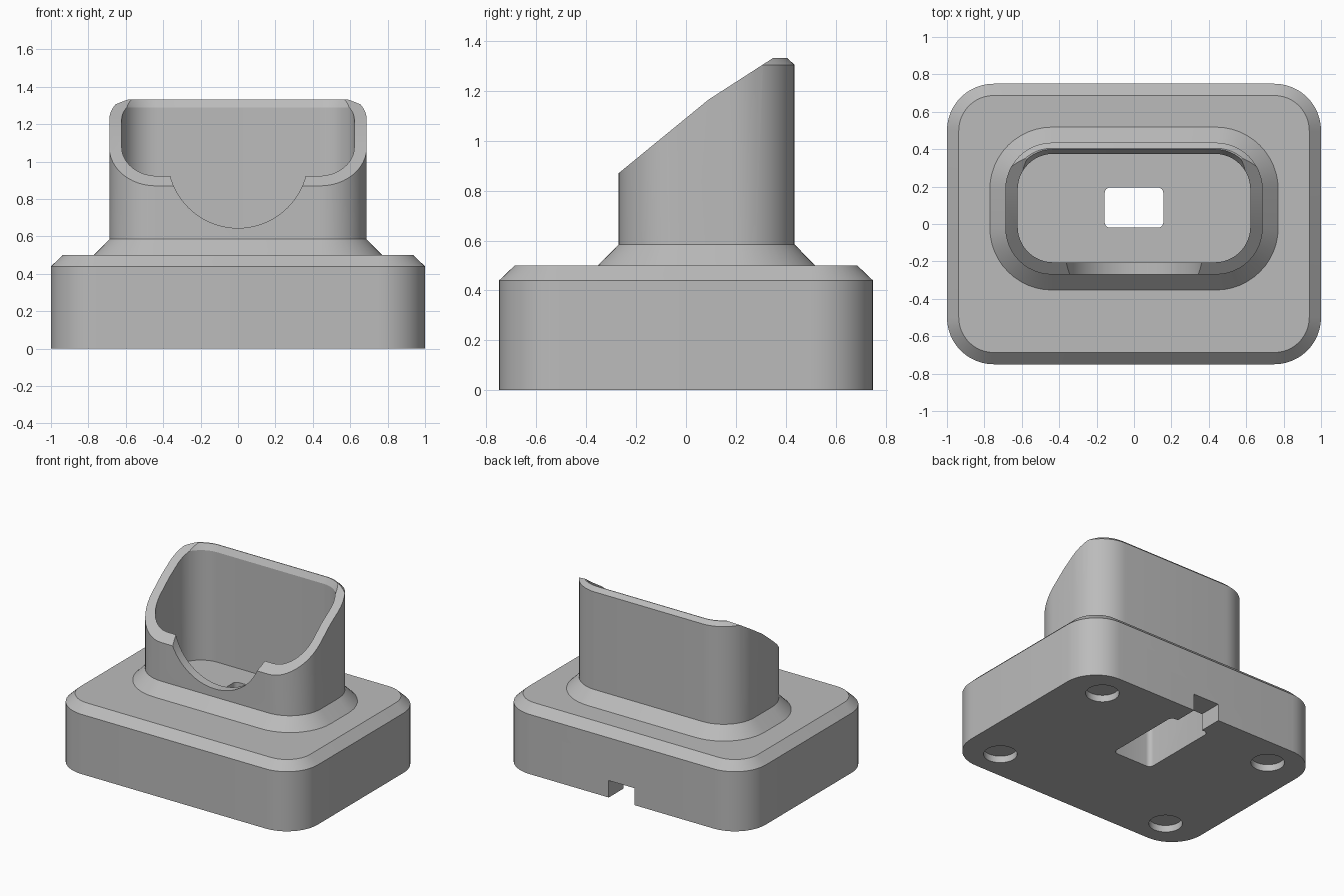
import bpy, bmesh, math

if "Cube" in bpy.data.objects:
    bpy.data.objects.remove(bpy.data.objects["Cube"])

grey = bpy.data.materials.new("plain grey")
grey.use_nodes = True
grey.diffuse_color = (0.5, 0.5, 0.5, 1)
grey.node_tree.nodes["Principled BSDF"].inputs["Base Color"].default_value = (0.5, 0.5, 0.5, 1)


def finish(bm, name):
    bmesh.ops.recalc_face_normals(bm, faces=bm.faces)
    mesh = bpy.data.meshes.new(name)
    bm.to_mesh(mesh)
    bm.free()
    mesh.materials.append(grey)
    obj = bpy.data.objects.new(name, mesh)
    bpy.context.collection.objects.link(obj)
    return obj


def rounded_stack(name, hx, y0, y1, radius, layers, steps=12):
    """Rounded rectangle lofted through (z, outset) layers."""
    bm = bmesh.new()
    rings = []
    cy, hy = (y0 + y1) / 2, (y1 - y0) / 2
    for z, out in layers:
        ring = []
        for q, (sx, sy) in enumerate(((1, 1), (-1, 1), (-1, -1), (1, -1))):
            for i in range(steps + 1):
                a = (q + i / steps) * math.pi / 2
                ring.append(bm.verts.new((sx * (hx - radius) + (radius + out) * math.cos(a),
                                          cy + sy * (hy - radius) + (radius + out) * math.sin(a), z)))
        rings.append(ring)
    n = len(rings[0])
    for low, high in zip(rings, rings[1:]):
        for i in range(n):
            j = (i + 1) % n
            bm.faces.new((low[i], low[j], high[j], high[i]))
    bm.faces.new(rings[0])
    bm.faces.new(rings[-1])
    return finish(bm, name)


def extrude_x(name, outline, half):
    """Side outline of (y, z) points extruded across the width."""
    bm = bmesh.new()
    face = bm.faces.new([bm.verts.new((-half, y, z)) for y, z in outline])
    new = bmesh.ops.extrude_face_region(bm, geom=[face])["geom"]
    bmesh.ops.translate(bm, vec=(2 * half, 0, 0),
                        verts=[v for v in new if isinstance(v, bmesh.types.BMVert)])
    return finish(bm, name)


def cylinder(name, radius, depth, location, rotation=(0, 0, 0), sides=48):
    bpy.ops.mesh.primitive_cylinder_add(vertices=sides, radius=radius, depth=depth,
                                        location=location, rotation=rotation)
    obj = bpy.context.object
    obj.name = name
    obj.data.materials.append(grey)
    return obj


def combine(target, tool, operation):
    tool.hide_render = True
    mod = target.modifiers.new("combine", 'BOOLEAN')
    mod.operation, mod.object, mod.solver = operation, tool, 'EXACT'
    bpy.ops.object.select_all(action='DESELECT')
    bpy.context.view_layer.objects.active = target
    target.select_set(True)
    bpy.ops.object.modifier_apply(modifier=mod.name)
    bpy.data.objects.remove(tool)


# Chamfered base block
stand = rounded_stack("dock_stand", 1, -0.75, 0.75, 0.25, [(0, 0), (0.44, 0), (0.5, -0.063)])

# Cradle with sloping collar and chamfered top rim
cradle = rounded_stack("cradle", 0.688, -0.27, 0.435, 0.25,
                       [(0.4, 0.083), (0.5, 0.083), (0.585, 0), (1.305, 0), (1.333, -0.03)])

# Slanted opening across the cradle
slant = extrude_x("slant_cutter", [(-0.6, 0.6), (0.09, 1.165), (0.38, 1.352), (0.38, 1.6), (-0.6, 1.6)], 1.2)
combine(cradle, slant, 'DIFFERENCE')
combine(stand, cradle, 'UNION')

# Hollow of the cradle, flared at the back lip
hollow = rounded_stack("hollow_cutter", 0.622, -0.205, 0.375, 0.19,
                       [(0.48, 0), (1.29, 0), (1.333, 0.025), (1.4, 0.025)])
combine(stand, hollow, 'DIFFERENCE')

# Round thumb notch in the front wall
notch = cylinder("notch_cutter", 0.375, 0.5, (0, -0.3, 1.02), (math.pi / 2, 0, 0), 96)
combine(stand, notch, 'DIFFERENCE')

# Plug hole, cable pocket underneath and cable slot at the back
for name, hx, y0, y1, r, z0, z1 in (("plug_hole", 0.157, -0.02, 0.195, 0.03, -0.1, 0.7),
                                    ("cable_pocket", 0.16, -0.023, 0.58, 0.035, -0.1, 0.375),
                                    ("cable_slot", 0.105, 0.4, 0.9, 0.005, -0.1, 0.125)):
    combine(stand, rounded_stack(name, hx, y0, y1, r, [(z0, 0), (z1, 0)], 6), 'DIFFERENCE')

# Round recesses for feet
for sx in (-1, 1):
    for sy in (-1, 1):
        combine(stand, cylinder("foot_recess", 0.112, 0.1, (sx * 0.72, sy * 0.53, 0)), 'DIFFERENCE')

bpy.ops.object.select_all(action='DESELECT')
stand.select_set(True)
bpy.context.view_layer.objects.active = stand
bpy.ops.object.shade_smooth_by_angle(angle=math.radians(25))
